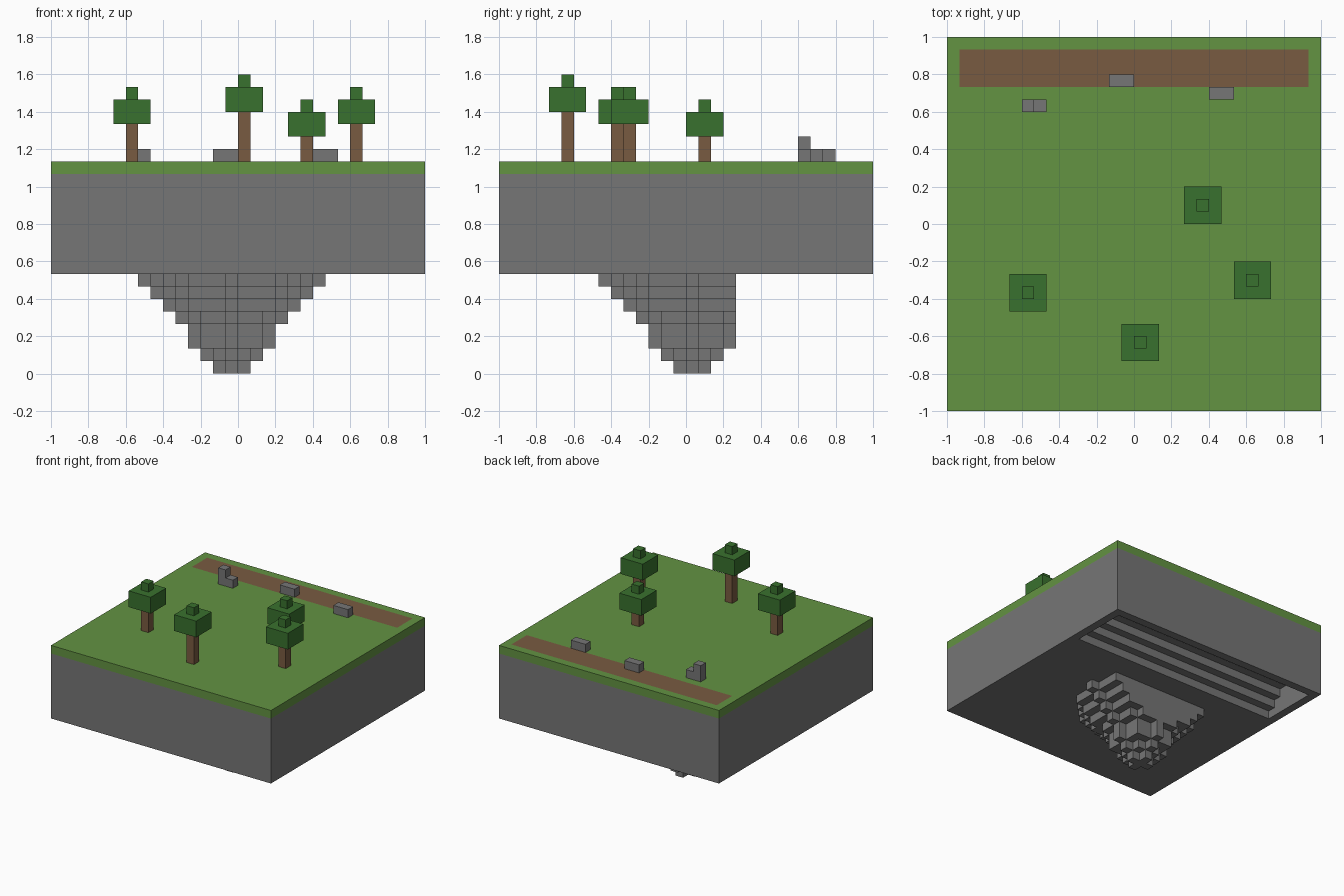
import bpy, bmesh, math
from mathutils import Vector

cube = bpy.data.objects.get("Cube")
if cube:
    bpy.data.objects.remove(cube, do_unlink=True)

U = 1 / 15          # block size
TOP = 17            # ground level in blocks


def material(name, r, g, b):
    lin = [((c / 255 + 0.055) / 1.055) ** 2.4 for c in (r, g, b)] + [1]
    m = bpy.data.materials.new(name)
    m.use_nodes = True
    m.diffuse_color = lin
    m.node_tree.nodes["Principled BSDF"].inputs["Base Color"].default_value = lin
    return m


stone = material("stone_grey", 118, 118, 118)
grass = material("grass_green", 99, 147, 66)
leaf = material("leaf_green", 57, 113, 46)
dirt = material("dirt_brown", 121, 91, 65)


def finish(bm, name, *mats):
    bmesh.ops.scale(bm, vec=(U, U, U), verts=bm.verts)
    mesh = bpy.data.meshes.new(name)
    bm.to_mesh(mesh)
    bm.free()
    for m in mats:
        mesh.materials.append(m)
    ob = bpy.data.objects.new(name, mesh)
    bpy.context.scene.collection.objects.link(ob)
    return ob


def add_box(bm, lo, hi):
    lo, hi = Vector(lo), Vector(hi)
    verts = bmesh.ops.create_cube(bm, size=1)["verts"]
    bmesh.ops.scale(bm, vec=hi - lo, verts=verts)
    bmesh.ops.translate(bm, vec=(lo + hi) / 2, verts=verts)


def boxes(name, mat, *spans):
    bm = bmesh.new()
    for lo, hi in spans:
        add_box(bm, lo, hi)
    return finish(bm, name, mat)


# Stone slab with a stepped hollow in its underside
slab = boxes("stone_slab", stone, ((-15, -15, 8), (15, 15, 16)))
profile = [(14, 7), (7, 7)]
for step in range(4):
    profile += [(7 + step, 9 + step), (8 + step, 9 + step)]
profile += [(11, 15.9), (14, 15.9)]
bm = bmesh.new()
face = bm.faces.new([bm.verts.new((-14, y, z)) for y, z in profile])
ext = bmesh.ops.extrude_face_region(bm, geom=[face])["geom"]
bmesh.ops.translate(bm, vec=(28, 0, 0),
                    verts=[g for g in ext if isinstance(g, bmesh.types.BMVert)])
bmesh.ops.recalc_face_normals(bm, faces=bm.faces)
cutter = finish(bm, "hollow_cutter", stone)
cutter.hide_render = True
cut = slab.modifiers.new("hollow", "BOOLEAN")
cut.operation, cut.solver, cut.object = "DIFFERENCE", "EXACT", cutter
bpy.context.view_layer.objects.active = slab
bpy.ops.object.modifier_apply(modifier=cut.name)
bpy.data.objects.remove(cutter, do_unlink=True)

# Grass layer with the dirt path cut into its top
bm = bmesh.new()
add_box(bm, (-15, -15, 16), (15, 15, TOP))
for co, no in (((-14, 0, 0), (1, 0, 0)), ((14, 0, 0), (1, 0, 0)),
               ((0, 11, 0), (0, 1, 0)), ((0, 14, 0), (0, 1, 0))):
    bmesh.ops.bisect_plane(bm, geom=bm.verts[:] + bm.edges[:] + bm.faces[:],
                           plane_co=co, plane_no=no)
for f in bm.faces:
    c = f.calc_center_median()
    f.material_index = int(f.normal.z > 0.5 and abs(c.x) < 14 and 11 < c.y < 14)
finish(bm, "grass_layer", grass, dirt)

# Hanging rock: stacked round block layers, cut flat at the back
bm = bmesh.new()
for z, r in enumerate((1, 2, 3, 3, 4, 5, 6, 7)):
    for y in range(-r, min(r, 3) + 1):
        w = math.isqrt(r * r - y * y)
        add_box(bm, (-1 - w, y, z), (w, y + 1, z + 1))
finish(bm, "hanging_rock", stone)

# Trees: block position and trunk height
for i, (x, y, h) in enumerate(((-9, -6, 3), (0, -10, 4), (5, 1, 2), (9, -5, 3)), 1):
    z = TOP + h
    boxes(f"tree_trunk_{i}", dirt, ((x, y, TOP), (x + 1, y + 1, z)))
    boxes(f"tree_crown_{i}", leaf,
          ((x - 1, y - 1, z), (x + 2, y + 2, z + 2)),
          ((x, y, z + 2), (x + 1, y + 1, z + 3)))

# Loose rocks by the path
boxes("rock_left", stone, ((-9, 9, TOP), (-8, 10, TOP + 2)),
      ((-8, 9, TOP), (-7, 10, TOP + 1)))
boxes("rock_middle", stone, ((-2, 11, TOP), (0, 12, TOP + 1)))
boxes("rock_right", stone, ((6, 10, TOP), (8, 11, TOP + 1)))
